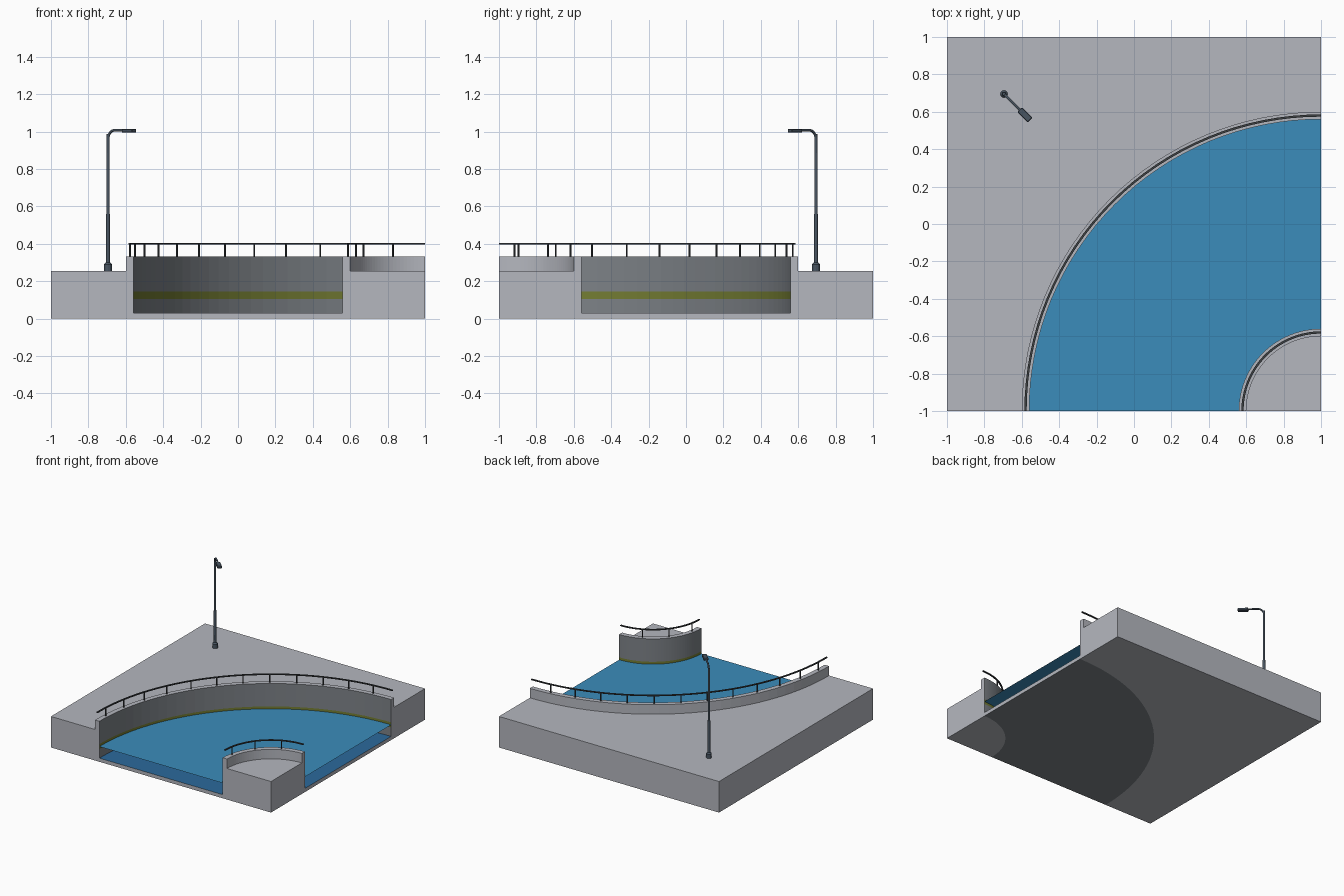
import bpy, bmesh, math
from mathutils import Vector, Matrix

if "Cube" in bpy.data.objects:
    bpy.data.objects.remove(bpy.data.objects["Cube"])

CX, CY, N = 1.0, -1.0, 32          # bend centre and arc steps


def mat(name, r, g, b):
    m = bpy.data.materials.new(name)
    m.diffuse_color = (r, g, b, 1)
    m.use_nodes = True
    m.node_tree.nodes["Principled BSDF"].inputs["Base Color"].default_value = m.diffuse_color
    return m


CONCRETE = mat("light_concrete", 0.46, 0.475, 0.52)
WALL = mat("dark_concrete", 0.205, 0.223, 0.243)
ALGAE = mat("olive_band", 0.175, 0.205, 0.033)
WATER = mat("water_blue", 0.044, 0.262, 0.497)
BED = mat("deep_blue", 0.025, 0.144, 0.332)
RAIL = mat("rail_grey", 0.045, 0.05, 0.055)
LAMP = mat("lamp_slate", 0.065, 0.09, 0.12)


def finish(name, bm, mats):
    me = bpy.data.meshes.new(name)
    bm.to_mesh(me)
    bm.free()
    for m in mats:
        me.materials.append(m)
    ob = bpy.data.objects.new(name, me)
    bpy.context.collection.objects.link(ob)
    return ob


def on_arc(r, a, z):
    """Point on the bend; r None means the square tile border."""
    c, s = math.cos(a), math.sin(a)
    if r is None:
        r = 2 / max(c, s)
    return Vector((CX - r * c, CY + r * s, z))


def sweep(name, profile, mats, slots, closed=True):
    """Sweep an (r, z) profile through 90 degrees; one material slot per profile edge."""
    bm = bmesh.new()
    rings = [[bm.verts.new(on_arc(r, math.pi / 2 * i / N, z)) for r, z in profile]
             for i in range(N + 1)]
    n = len(profile)
    for a, b in zip(rings, rings[1:]):
        for j in range(n if closed else n - 1):
            k = (j + 1) % n
            f = bm.faces.new((a[j], a[k], b[k], b[j]))
            f.material_index = slots[j]
    if closed:
        bm.faces.new(rings[0])
        bm.faces.new(rings[-1])
    bmesh.ops.remove_doubles(bm, verts=bm.verts, dist=1e-5)
    bmesh.ops.recalc_face_normals(bm, faces=bm.faces)
    return finish(name, bm, mats)


# Banks: canal face with olive band, raised curb, flat ground
def bank(name, face_r, back_r, edge_r):
    profile = [(face_r, 0), (face_r, 0.104), (face_r, 0.145), (face_r, 0.333),
               (back_r, 0.333), (back_r, 0.255), (edge_r, 0.255), (edge_r, 0)]
    sweep(name, profile, [CONCRETE, WALL, ALGAE], [1, 2, 1, 0, 0, 0, 0, 0])


bank("outer_bank", 1.56, 1.60, None)
bank("inner_bank", 0.44, 0.40, 0.0)

# Canal floor and water sheet
sweep("canal_floor", [(0.44, 0), (1.56, 0), (1.56, 0.03), (0.44, 0.03)],
      [CONCRETE, WALL, BED], [1, 0, 2, 0])
sweep("water_surface", [(1.56, 0.125), (0.44, 0.125)], [WATER], [0], closed=False)


def tube(bm, x, y, z0, z1, r0, r1, sides):
    bmesh.ops.create_cone(bm, cap_ends=True, segments=sides, radius1=r0, radius2=r1,
                          depth=z1 - z0, matrix=Matrix.Translation((x, y, (z0 + z1) / 2)))


# Railings: handrail and evenly spaced posts
def railing(name, r, first, step, count):
    sweep(name + "_handrail", [(r - 0.006, 0.396), (r + 0.006, 0.396),
                               (r + 0.006, 0.404), (r - 0.006, 0.404)], [RAIL], [0] * 4)
    bm = bmesh.new()
    for i in range(count):
        p = on_arc(r, math.radians(first + step * i), 0)
        tube(bm, p.x, p.y, 0.333, 0.397, 0.005, 0.005, 8)
    finish(name + "_posts", bm, [RAIL])


railing("outer", 1.58, 3.8, 7.27, 12)
railing("inner", 0.42, 11.4, 27.15, 3)

# Street lamp: foot, stepped pole
LX, LY = -0.695, 0.695
bm = bmesh.new()
tube(bm, LX, LY, 0.255, 0.29, 0.021, 0.021, 12)
tube(bm, LX, LY, 0.29, 0.30, 0.021, 0.012, 12)
tube(bm, LX, LY, 0.30, 0.56, 0.011, 0.010, 12)
tube(bm, LX, LY, 0.56, 0.988, 0.0085, 0.008, 12)
finish("lamp_pole", bm, [LAMP])

# Curved lamp arm reaching diagonally over the canal
d = Vector((1, -1, 0)).normalized()
cu = bpy.data.curves.new("lamp_arm", 'CURVE')
cu.dimensions = '3D'
cu.bevel_depth = 0.007
cu.bevel_resolution = 1
cu.use_fill_caps = True
sp = cu.splines.new('POLY')
pts = [(0.05 * (1 - math.cos(t)), 0.957 + 0.05 * math.sin(t))
       for t in (math.pi / 2 * i / 6 for i in range(7))] + [(0.13, 1.007)]
sp.points.add(len(pts) - 1)
for p, (u, z) in zip(sp.points, pts):
    p.co = (LX + d.x * u, LY + d.y * u, z, 1)
cu.materials.append(LAMP)
bpy.context.collection.objects.link(bpy.data.objects.new("lamp_arm", cu))

# Lamp head
bm = bmesh.new()
bmesh.ops.create_cube(bm, size=1, matrix=Matrix.Translation((-0.583, 0.583, 1.004))
                      @ Matrix.Rotation(-math.pi / 4, 4, 'Z')
                      @ Matrix.Diagonal((0.08, 0.036, 0.02, 1)))
bmesh.ops.bevel(bm, geom=bm.edges[:], offset=0.004, segments=1, affect='EDGES')
finish("lamp_head", bm, [LAMP])
